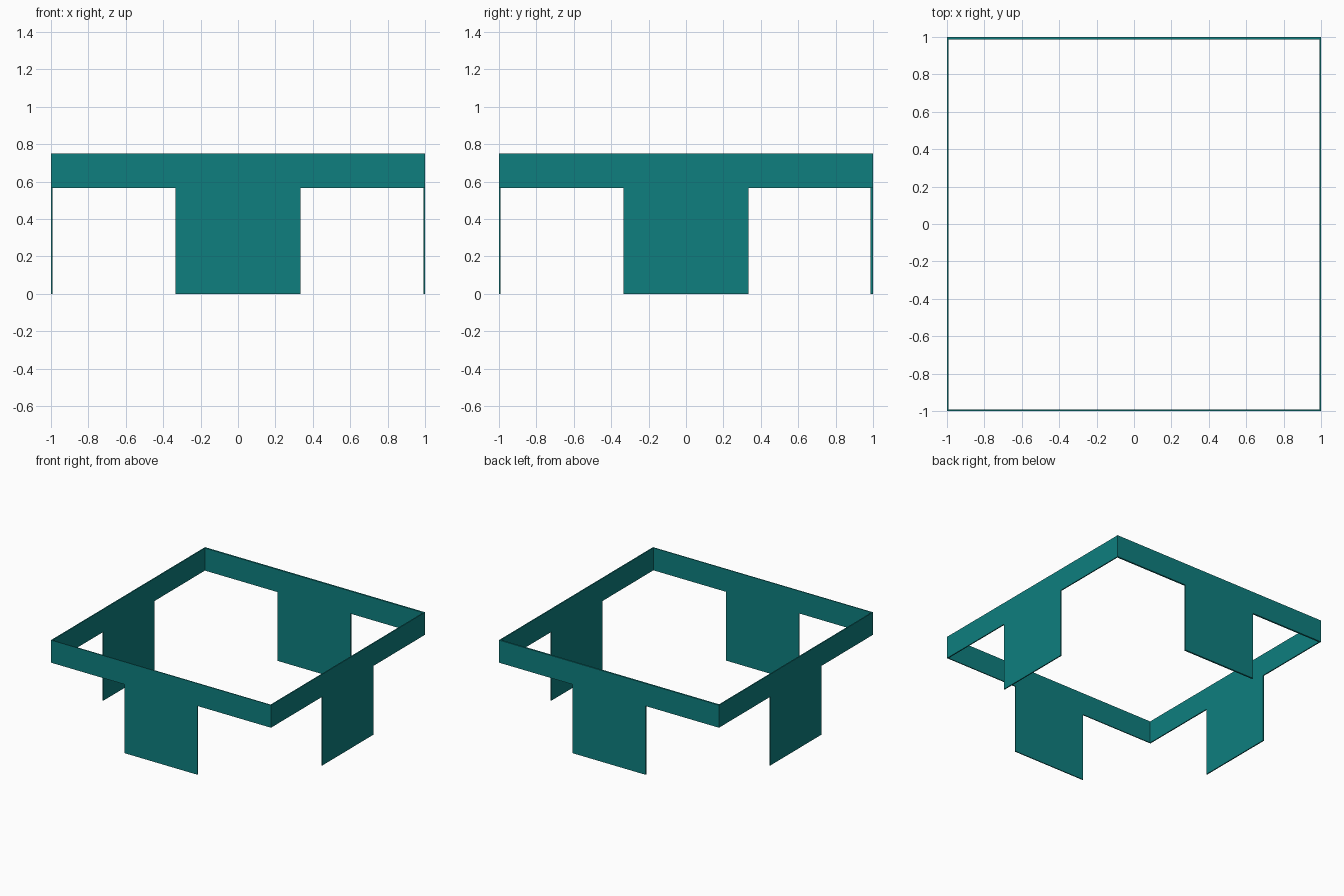
import bpy
import bmesh
from mathutils import Matrix, Vector
from math import radians

cube = bpy.data.objects.get("Cube")
if cube:
    bpy.data.objects.remove(cube, do_unlink=True)

teal = bpy.data.materials.new("teal")
teal.use_nodes = True
color = (0.0044, 0.212, 0.212, 1)
teal.diffuse_color = color
teal.node_tree.nodes["Principled BSDF"].inputs["Base Color"].default_value = color

HEIGHT, RAIL_BOTTOM, LEG = 0.75, 0.565, 0.333
FRONT, BACK, SIDE = 0.008, 0.014, 0.009   # sheet thicknesses


def panel(name, start, end, thickness, angle):
    """T-shaped sheet: a full-width rail with one wide central leg,
    made facing -y and turned about z."""
    outline = [(start, HEIGHT), (start, RAIL_BOTTOM), (-LEG, RAIL_BOTTOM), (-LEG, 0),
               (LEG, 0), (LEG, RAIL_BOTTOM), (end, RAIL_BOTTOM), (end, HEIGHT)]
    bm = bmesh.new()
    face = bm.faces.new([bm.verts.new((x, -1, z)) for x, z in outline])
    sheet = bmesh.ops.extrude_face_region(bm, geom=[face], use_keep_orig=True)
    moved = [g for g in sheet["geom"] if isinstance(g, bmesh.types.BMVert)]
    bmesh.ops.translate(bm, verts=moved, vec=Vector((0, thickness, 0)))
    bmesh.ops.recalc_face_normals(bm, faces=bm.faces)
    bm.transform(Matrix.Rotation(radians(angle), 4, "Z"))
    mesh = bpy.data.meshes.new(name)
    bm.to_mesh(mesh)
    bm.free()
    mesh.materials.append(teal)
    obj = bpy.data.objects.new(name, mesh)
    bpy.context.collection.objects.link(obj)


# Front and back span the full width; the side panels fit between them
panel("front_panel", -1, 1, FRONT, 0)
panel("back_panel", -1, 1, BACK, 180)
panel("left_panel", -1 + FRONT, 1 - BACK, SIDE, 90)
panel("right_panel", -1 + BACK, 1 - FRONT, SIDE, -90)
